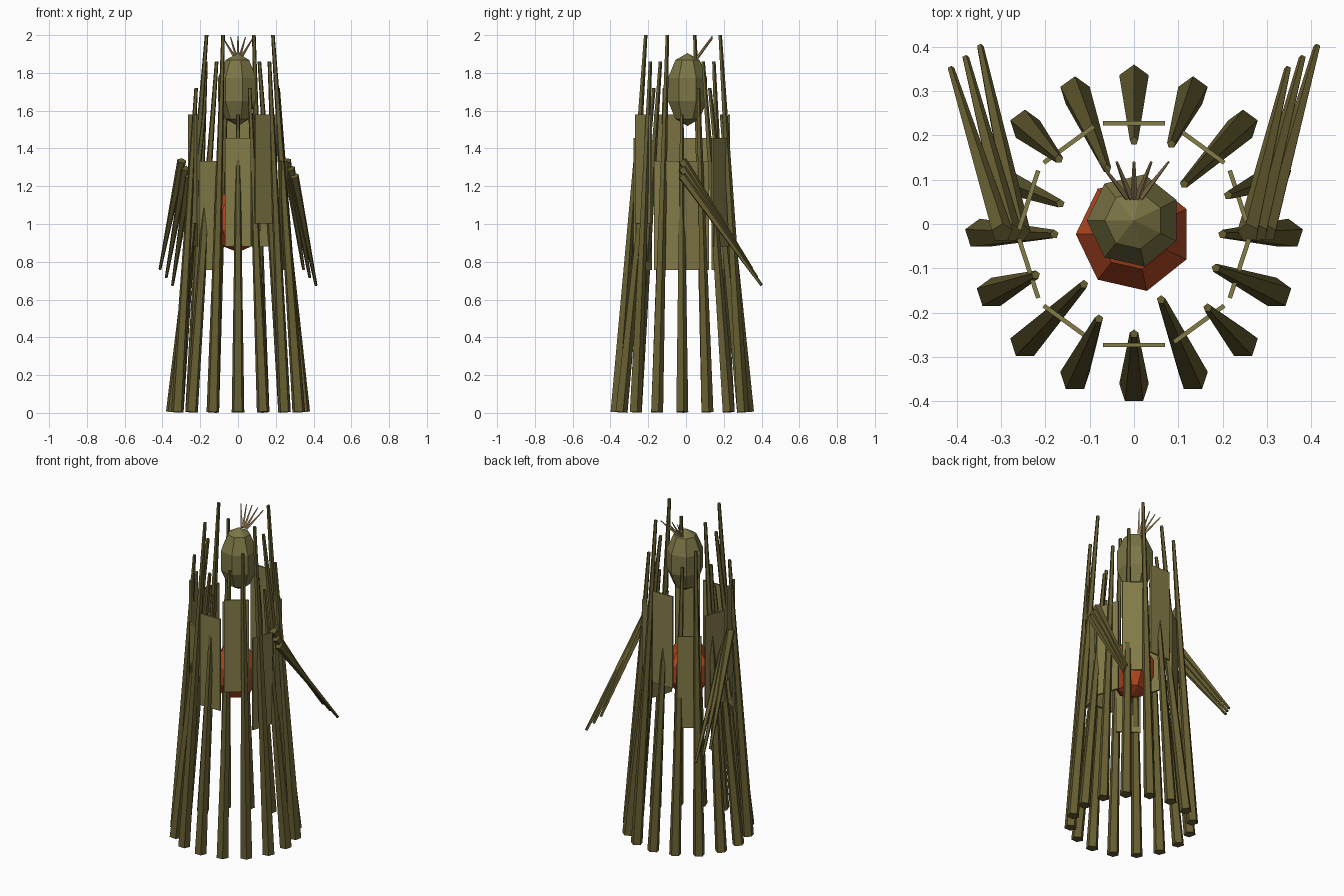
import bpy, math
from mathutils import Vector

if "Cube" in bpy.data.objects:
    bpy.data.objects.remove(bpy.data.objects["Cube"])


def material(name, rgb):
    m = bpy.data.materials.new(name)
    m.diffuse_color = (*rgb, 1)
    m.use_nodes = True
    m.node_tree.nodes["Principled BSDF"].inputs["Base Color"].default_value = m.diffuse_color
    return m


REED = material("reed", (0.13, 0.11, 0.03))
BARK = material("bark", (0.23, 0.20, 0.065))
SKIN = material("skin", (0.20, 0.18, 0.06))
EMBER = material("ember", (0.45, 0.065, 0.015))
STRAW = material("straw", (0.42, 0.29, 0.13))


def finish(name, mat):
    ob = bpy.context.object
    ob.name = name
    ob.data.materials.append(mat)
    return ob


def reed(name, a, b, r1, r2, mat, sides=5):
    """Tapered stick from a to b."""
    a, b = Vector(a), Vector(b)
    d = b - a
    bpy.ops.mesh.primitive_cone_add(vertices=sides, radius1=r1, radius2=r2, depth=d.length)
    ob = finish(name, mat)
    ob.location = (a + b) / 2
    ob.rotation_mode = 'QUATERNION'
    ob.rotation_quaternion = Vector((0, 0, 1)).rotation_difference(d)
    return ob


def blob(name, centre, r, rz, mat):
    """Low-poly seven-sided ellipsoid."""
    bpy.ops.mesh.primitive_uv_sphere_add(segments=7, ring_count=5, radius=1, location=centre)
    ob = finish(name, mat)
    ob.scale = (r, r, rz)
    ob.rotation_euler.z = math.pi / 2
    return ob


CY = -0.023

# Ring of leaning stalks, tips at four repeating heights
tip_radius = [.20, .23, .16, .22, .21, .16, .24, .18, .18, .24, .16, .207, .225, .16, .235, .20]
for k, rt in enumerate(tip_radius):
    a = k * math.tau / 16
    c, s = math.cos(a), math.sin(a)
    reed("stalk", (0.348 * c, CY + 0.348 * s, 0.004),
         (rt * c, CY + rt * s, 1.58 + 0.14 * (k % 4)), 0.035, 0.01, REED)

# Ring of bark plates, staggered in three heights
for i in range(10):
    a = math.radians(18 + 36 * i)
    bpy.ops.mesh.primitive_cube_add(size=1, location=(
        0.25 * math.cos(a), CY + 0.25 * math.sin(a), 1.045 + 0.123 * (i % 3)))
    ob = finish("bark_plate", BARK)
    ob.scale = (0.01, 0.14, 0.575)
    ob.rotation_euler.z = a

# Head and glowing core
blob("head", (0, 0.008, 1.712), 0.112, 0.193, SKIN)
blob("core", (0, CY, 1.02), 0.138, 0.17, EMBER)

# Tuft on the head
for j in range(-2, 3):
    reed("tuft_straw", (0.008 * j, 0.06, 1.88), (0.039 * j, 0.14, 1.995 - 0.006 * abs(j)),
         0.008, 0.003, STRAW, 4)

# Arms: three reeds each, hanging backwards
for side in (-1, 1):
    for j in range(3):
        reed("arm_reed", (side * 0.278 + (j - 1) * 0.02, -0.02, 1.335 - 0.04 * j),
             (side * 0.38 + (j - 1) * 0.033, 0.35 + 0.025 * j, 0.76 - 0.042 * j),
             0.025, 0.008, REED)
